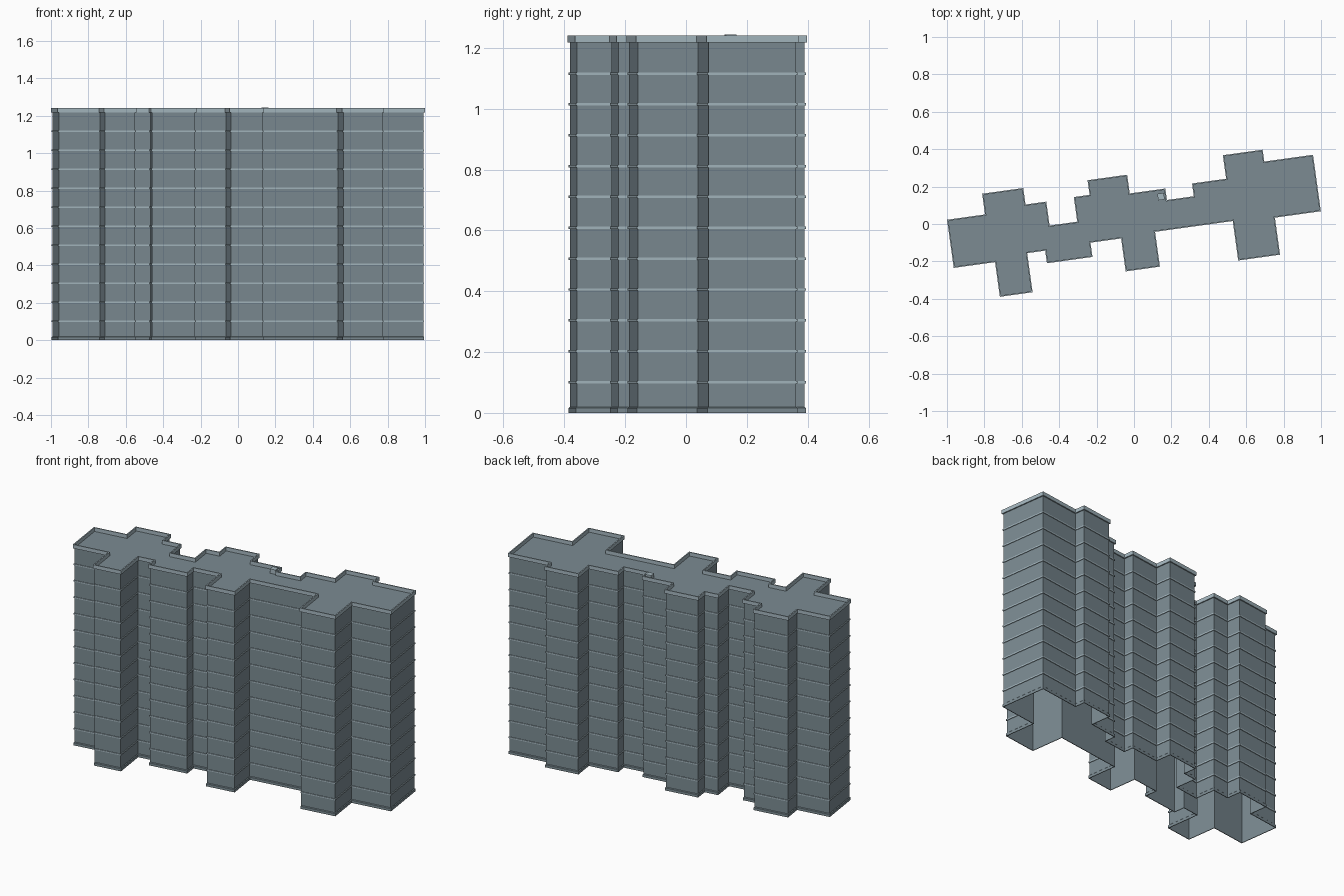
import bpy
import bmesh
from math import radians
from mathutils import Matrix, Vector

cube = bpy.data.objects.get("Cube")
if cube:
    bpy.data.objects.remove(cube, do_unlink=True)


def make_material(name, color):
    mat = bpy.data.materials.new(name)
    mat.use_nodes = True
    mat.diffuse_color = color
    mat.node_tree.nodes["Principled BSDF"].inputs["Base Color"].default_value = color
    return mat


wall_grey = make_material("blue grey wall", (0.20, 0.26, 0.29, 1))
trim_grey = make_material("pale grey trim", (0.38, 0.48, 0.53, 1))

TURN = Matrix.Rotation(radians(7.9), 4, "Z")
ROOF, TOP, FLOORS = 1.217, 1.24, 12
STOREY = ROOF / FLOORS
WALL = -0.007  # wall face, set in from the parapet face

# Stepped footprint, clockwise: each pair is a run at depth v that ends at u
STEPS = [
    (.16, -.782), (.272, -.56), (.183, -.448), (.054, -.299), (.187, -.214),
    (.266, 0), (.165, .192), (.103, .337), (.172, .521), (.299, .736),
    (.235, .999), (-.07, .751), (-.27, .525), (-.057, .106), (-.245, -.079),
    (-.067, -.244), (-.144, -.49), (-.076, -.587), (-.287, -.764), (-.1, -.987),
]
OUTLINE = []
for i, (v, u) in enumerate(STEPS):
    OUTLINE += [Vector((STEPS[i - 1][1], v)), Vector((u, v))]


def outline_at(offset):
    """Footprint moved outward by offset, with square corners."""
    count, points = len(OUTLINE), []
    for i, p in enumerate(OUTLINE):
        a = (p - OUTLINE[i - 1]).normalized()
        b = (OUTLINE[(i + 1) % count] - p).normalized()
        points.append(p + offset * Vector((-a.y - b.y, a.x + b.x)))
    return points


def add_ring(bm, bm_profile):
    """Sweep a profile of (offset, height) points around the footprint."""
    rows = [[bm.verts.new((p.x, p.y, z)) for p in outline_at(o)] for o, z in bm_profile]
    for low, high in zip(rows, rows[1:]):
        for i in range(len(low)):
            bm.faces.new((low[i - 1], high[i - 1], high[i], low[i]))
    return rows


def finish(name, bm, mat):
    bm.transform(TURN)
    mesh = bpy.data.meshes.new(name)
    bm.to_mesh(mesh)
    bm.free()
    mesh.materials.append(mat)
    obj = bpy.data.objects.new(name, mesh)
    bpy.context.collection.objects.link(obj)
    return obj


# Outer walls, open underneath
bm = bmesh.new()
add_ring(bm, [(WALL, 0), (WALL, ROOF)])
finish("walls", bm, wall_grey)

# Plinth at the foot of the walls
bm = bmesh.new()
add_ring(bm, [(WALL, 0), (WALL + 0.004, 0), (WALL + 0.004, 0.016), (WALL, 0.02)])
finish("plinth", bm, wall_grey)

# Thin ledge at each storey
bm = bmesh.new()
for floor in range(1, FLOORS):
    z = floor * STOREY
    add_ring(bm, [(WALL, z - 0.004), (WALL + 0.004, z - 0.004),
                  (WALL + 0.004, z + 0.004), (WALL, z + 0.004)])
finish("storey_ledges", bm, trim_grey)

# Parapet with a small overhang
bm = bmesh.new()
add_ring(bm, [(WALL, ROOF), (0, ROOF), (0, TOP), (WALL, TOP), (WALL, ROOF)])
finish("parapet", bm, trim_grey)

# Flat roof
bm = bmesh.new()
roof = bm.faces.new([bm.verts.new((p.x, p.y, ROOF)) for p in outline_at(WALL)])
roof.normal_update()
if roof.normal.z < 0:
    roof.normal_flip()
bmesh.ops.triangulate(bm, faces=[roof])
finish("roof", bm, wall_grey)

# Small roof hatch
bm = bmesh.new()
height = 0.027
bmesh.ops.create_cube(bm, size=1, matrix=Matrix.Translation((0.163, 0.125, ROOF + height / 2))
                      @ Matrix.Diagonal((0.035, 0.035, height, 1)))
finish("roof_hatch", bm, trim_grey)
